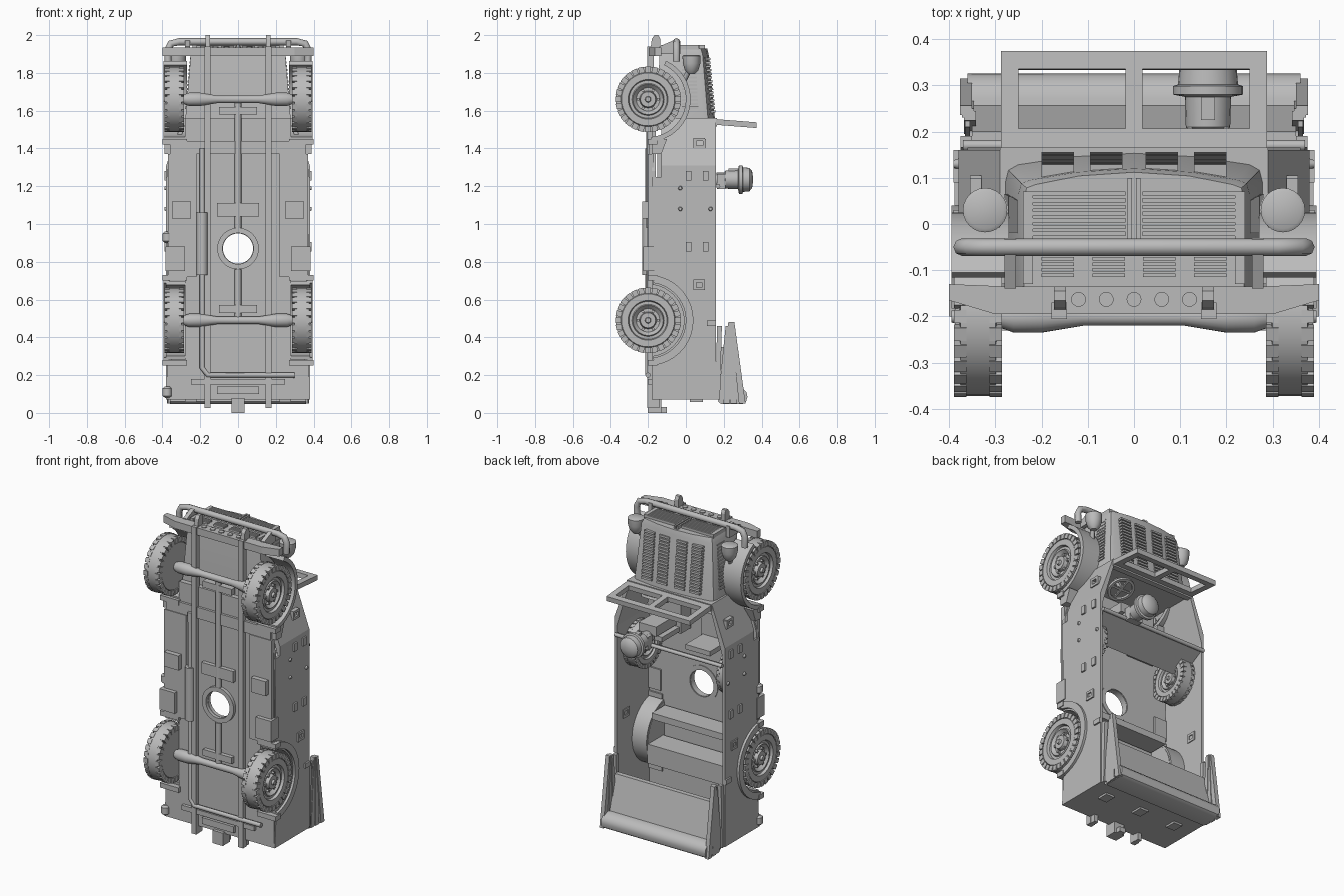
import bpy, bmesh
from math import sin, cos, pi, radians
from mathutils import Matrix, Vector

if "Cube" in bpy.data.objects:
    bpy.data.objects.remove(bpy.data.objects["Cube"])

grey = bpy.data.materials.new("plain grey")
grey.use_nodes = True
grey.diffuse_color = (0.5, 0.5, 0.5, 1)
grey.node_tree.nodes["Principled BSDF"].inputs["Base Color"].default_value = (0.5, 0.5, 0.5, 1)
SIDES = ((1, "left"), (-1, "right"))
FRONT, REAR, AXLE = 1.66, 0.49, -0.2


def finish(name, bm, smooth=False):
    bmesh.ops.recalc_face_normals(bm, faces=bm.faces)
    me = bpy.data.meshes.new(name)
    bm.to_mesh(me)
    bm.free()
    me.materials.append(grey)
    if smooth:
        me.shade_smooth()
        me.set_sharp_from_angle(angle=radians(35))
    ob = bpy.data.objects.new(name, me)
    bpy.context.collection.objects.link(ob)
    return ob


def add_box(bm, x0, x1, y0, y1, z0, z1, turn=Matrix()):
    mid = Vector((x0 + x1, y0 + y1, z0 + z1)) / 2
    size = Matrix.Diagonal((abs(x1 - x0), abs(y1 - y0), abs(z1 - z0), 1))
    bmesh.ops.create_cube(bm, size=1, matrix=turn @ Matrix.Translation(mid) @ size)


def boxes(name, *dims):
    bm = bmesh.new()
    for d in dims:
        add_box(bm, *d)
    return finish(name, bm)


def pair(name, x0, x1, *rest):
    for s, side in SIDES:
        boxes(side + "_" + name, (s * x0, s * x1, *rest))


def loft(name, rings, smooth=False):
    bm = bmesh.new()
    rows = [[bm.verts.new(p) for p in r] for r in rings]
    n = len(rows[0])
    for a, b in zip(rows, rows[1:]):
        for i in range(n):
            bm.faces.new((a[i], a[(i + 1) % n], b[(i + 1) % n], b[i]))
    bm.faces.new(rows[0])
    bm.faces.new(rows[-1])
    return finish(name, bm, smooth)


def prism(name, pts, axis, a, b, smooth=False):
    def place(p, d):
        return {"x": (d, *p), "y": (p[0], d, p[1]), "z": (*p, d)}[axis]
    return loft(name, [[place(p, d) for p in pts] for d in (a, b)], smooth)


def spin(bm, profile, axis="x", n=32, at=(0, 0, 0), caps=True):
    # profile holds (distance along axis, radius)
    rows = []
    for d, r in profile:
        row = []
        for i in range(n):
            c, s = r * cos(2 * pi * i / n), r * sin(2 * pi * i / n)
            p = {"x": (d, c, s), "y": (s, d, c), "z": (c, s, d)}[axis]
            row.append(bm.verts.new(Vector(p) + Vector(at)))
        rows.append(row)
    for a, b in zip(rows, rows[1:]):
        for i in range(n):
            bm.faces.new((a[i], a[(i + 1) % n], b[(i + 1) % n], b[i]))
    if caps:
        bm.faces.new(rows[0])
        bm.faces.new(rows[-1])


def lathe(name, profile, axis, at, n=24):
    bm = bmesh.new()
    spin(bm, profile, axis, n, at)
    return finish(name, bm, True)


def tube(name, pts, r):
    cu = bpy.data.curves.new(name, "CURVE")
    cu.dimensions, cu.bevel_depth, cu.bevel_resolution, cu.use_fill_caps = "3D", r, 2, True
    sp = cu.splines.new("POLY")
    sp.points.add(len(pts) - 1)
    for q, p in zip(sp.points, pts):
        q.co = (*p, 1)
    cu.materials.append(grey)
    ob = bpy.data.objects.new(name, cu)
    bpy.context.collection.objects.link(ob)


def arc(r, z, a0, a1, n=18):
    steps = [radians(a0 + (a1 - a0) * i / n) for i in range(n + 1)]
    return [(AXLE + r * cos(a), z + r * sin(a)) for a in steps]


# Wheels: tyre, rim, hub, shoulder blocks and nuts in one shared mesh
bm = bmesh.new()
spin(bm, [(-.05, .02), (-.05, .14), (-.04, .146), (-.038, .172), (.038, .172), (.04, .146),
          (.05, .14), (.05, .105), (.034, .1), (.034, .085), (.042, .08), (.022, .062),
          (.022, .045), (.045, .04), (.045, .016), (.058, .013), (.058, .004)], n=40)
for i in range(28):
    turn = Matrix.Rotation(2 * pi * i / 28, 4, "X")
    for s, side in SIDES:
        add_box(bm, s * .025, s * .052, .143, .174, -.0145, .0145, turn)
for i in range(6):
    add_box(bm, .02, .036, .047, .06, -.007, .007, Matrix.Rotation(pi * i / 3, 4, "X"))
wheel = finish("left_front_wheel", bm, True)
wheel.location = (.337, AXLE, FRONT)
for name, x, y, z, k, flip in (("right_front_wheel", -.337, AXLE, FRONT, 1, True),
                               ("left_rear_wheel", .337, AXLE, REAR, 1, False),
                               ("right_rear_wheel", -.337, AXLE, REAR, 1, True),
                               ("left_inner_wheel", .32, -.035, 1.08, .8, True),
                               ("right_inner_wheel", -.32, -.035, 1.08, .8, False)):
    ob = bpy.data.objects.new(name, wheel.data)
    ob.location, ob.scale = (x, y, z), (k, k, k)
    ob.rotation_euler.z = pi if flip else 0
    bpy.context.collection.objects.link(ob)

# Floor with a round through hole and collar
half = [(.375, .07), (.375, .27), (.28, .27), (.28, .71), (.375, .71), (.375, 1.28),
        (.35, 1.37), (.28, 1.43), (.28, 1.56)]
floor = prism("floor", half + [(-x, z) for x, z in reversed(half)], "y", -.18, -.16)
cutter = lathe("hole_cutter", [(-.3, .08), (.1, .08)], "y", (0, 0, .87), 32)
cutter.hide_render = cutter.hide_viewport = True
cut = floor.modifiers.new("hole", "BOOLEAN")
cut.object, cut.solver = cutter, "EXACT"
bm = bmesh.new()
spin(bm, [(-.2, .082), (-.2, .11), (-.155, .11), (-.155, .082), (-.2, .082)], "y", 32, (0, 0, .87), False)
finish("hole_collar", bm, True)

# Tub sides with wheel openings, tapered cowl, fenders
for s, side in SIDES:
    opening = arc(.2, REAR, -80, 80)
    prism(side + "_side", [(-.18, .07), (.16, .07), (.16, 1.25), (-.18, 1.25)] + opening[::-1],
          "x", s * .365, s * .38)
    prism(side + "_cowl_side", [(s * .365, 1.25), (s * .38, 1.25), (s * .38, 1.31), (s * .29, 1.56),
          (s * .27, 1.56)], "y", -.13, .16)
    prism(side + "_rear_arch", arc(.24, REAR, -82, 82) + arc(.2, REAR, -82, 82)[::-1],
          "x", s * .365, s * .395, True)
    prism(side + "_rear_wheel_well", arc(.21, REAR, -82, 82) + arc(.19, REAR, -82, 82)[::-1],
          "x", s * .265, s * .38, True)
    prism(side + "_well_inner_wall", arc(.2, REAR, -82, 82), "x", s * .262, s * .275)
    prism(side + "_front_fender", arc(.225, FRONT, -85, 65) + arc(.2, FRONT, -85, 65)[::-1],
          "x", s * .27, s * .395, True)
    prism(side + "_fender_step", [(-.18, 1.37), (-.13, 1.37), (-.1, 1.45), (-.18, 1.45)],
          "x", s * .26, s * .39)
    # Folded roof bows
    prism(side + "_roof_post", [(.155, .07), (.18, .07), (.19, .46), (.165, .46)], "x", s * .35, s * .375)
    prism(side + "_roof_plate", [(.17, .07), (.3, .07), (.25, .46), (.21, .46)], "x", s * .355, s * .365)
    for i, y in enumerate((.195, .235, .28)):
        prism(f"{side}_roof_bow_{i}", [(y, .05), (y + .035, .05), (.244 + i * .006, .48),
              (.224 + i * .006, .48)], "x", s * (.342 + i * .004), s * (.368 + i * .004))
    # Side fittings
    dims = [(s * .378, s * .39, y, y + .03, z - .025, z + .025)
            for z in (1.255, .88) for y in (.0, .09)]
    dims += [(s * .36, s * .388, .04, .1, .65, .665), (s * .36, s * .388, .04, .1, .69, .705),
             (s * .36, s * .388, .04, .055, .65, .705), (s * .36, s * .388, .085, .1, .65, .705)]
    dims += [(s * .33, s * .355, y, y + .015, 1.4, 1.45) for y in (.04, .09)]
    dims += [(s * .33, s * .355, .04, .1, z, z + .015) for z in (1.4, 1.44)]
    dims += [(s * .37, s * .39, .11, .16, .46, .49)]
    boxes(side + "_hinges_and_brackets", *dims)
    for i, (y, z) in enumerate(((-.03, 1.19), (-.03, 1.08), (.13, 1.08))):
        lathe(f"{side}_bolt_{i}", [(0, .012), (s * .012, .008)], "x", (s * .378, y, z), 12)
    # Headlights
    lathe(side + "_headlight", [(1.795, .018), (1.815, .036), (1.85, .046), (1.89, .048), (1.895, .04)],
          "z", (s * .322, .03, 0))
    tube(side + "_light_stalk", [(s * .322, .02, 1.82), (s * .3, -.01, 1.76)], .014)

boxes("rear_wall", (-.38, .38, -.18, .16, .07, .09))
boxes("rear_latches", *[(x - .03, x + .03, .02, .09, .058, .075) for x in (-.25, 0, .25)])
boxes("bulkhead", (-.28, .28, -.17, .15, 1.53, 1.56))
boxes("dashboard", (-.29, .29, .13, .165, 1.515, 1.56))

# Hood and grille
def section(w, low, side, shoulder, top, z):
    right = [(w, low, z), (w, side, z), (w * .975, (side + shoulder) / 2 + .008, z),
             (w * .9, shoulder, z), (w * .5, top - .008, z)]
    return right + [(0, top, z)] + [(-x, y, h) for x, y, h in reversed(right)]


loft("hood", [section(.28, -.15, .09, .13, .155, 1.54), section(.25, -.14, .065, .095, .12, 1.9),
              section(.238, -.135, .055, .085, .112, 1.93)], True)
slope = Matrix.Translation((0, .155, 1.54)) @ Matrix.Rotation(radians(5.5), 4, "X")
bm = bmesh.new()
for x in (-.165, -.06, .06, .165):
    for i in range(15):
        add_box(bm, x - .035, x + .035, -.03, .006, .05 + i * .02, .062 + i * .02, slope)
finish("hood_louvres", bm)
for s, side in SIDES:
    boxes(side + "_hood_side_louvres", *[(s * .23, s * (.281 - i * .002), -.02, .065 - i * .001,
          1.61 + i * .02, 1.621 + i * .02) for i in range(14)])
    boxes(side + "_grille_slats", *[(s * .018, s * .218, -.04 + i * .0145, -.031 + i * .0145,
          1.925, 1.946) for i in range(8)])
    boxes(side + "_grille_frame", (s * .218, s * .24, -.13, .07, 1.92, 1.948),
          (s * .004, s * .014, -.04, .1, 1.92, 1.948))
boxes("lower_vents", *[(x - .035, x + .035, y, y + .008, 1.925, 1.942)
                       for x in (-.165, -.055, .055, .165) for y in (-.115, -.103, -.091, -.079)])

# Bumper, brush guard, tow hooks
prism("front_bumper", [(-.4, -.13), (-.28, -.135), (.28, -.135), (.4, -.13), (.4, -.165),
                       (.3, -.195), (-.3, -.195), (-.4, -.165)], "z", 1.89, 1.935)
for i in range(5):
    lathe(f"bumper_disc_{i}", [(1.93, .016), (1.94, .016)], "z", (-.12 + i * .06, -.163, 0), 16)
bend = [(.37, -.05, 1.86), (.372, -.05, 1.92), (.355, -.05, 1.955), (.31, -.05, 1.965)]
tube("brush_guard", bend + [(-x, y, z) for x, y, z in reversed(bend)], .019)
for s, side in SIDES:
    prism(side + "_guard_upright", [(-.14, 1.9), (-.14, 1.94), (-.06, 1.975), (-.03, 1.97), (-.03, 1.9)],
          "x", s * .255, s * .28)
    prism(side + "_tow_hook", [(-.19, 1.9), (-.18, 1.98), (-.165, 2), (-.145, 2), (-.135, 1.98),
          (-.135, 1.9)], "x", s * .147, s * .173)

# Windscreen frame, leaning forward
lean = Matrix.Translation((0, .16, 1.54)) @ Matrix.Rotation(radians(-4.5), 4, "X")
bm = bmesh.new()
for x0, x1, y0, y1 in ((-.288, .288, 0, .045), (-.288, .288, .175, .214), (-.288, -.25, .045, .175),
                       (.25, .288, .045, .175), (-.018, .018, .045, .175)):
    add_box(bm, x0, x1, y0, y1, -.015, .015, lean)
finish("windscreen_frame", bm)

# Cabin: seats, cross bar, steering wheel, driver
tube("cross_bar", [(-.37, .17, 1.2), (.37, .17, 1.2)], .012)
prism("seat_back", [(.165, 1.2), (.165, 1.215), (-.01, 1.115), (-.01, 1.1)], "x", -.36, .36)
pair("front_seat", .07, .26, -.15, -.05, 1.2, 1.38)
pair("front_seat_rest", .08, .25, -.05, .12, 1.21, 1.24)
boxes("rear_bench", (-.265, .265, -.15, .0, .36, .48))
boxes("rear_bench_rail", (-.25, .25, -.15, -.02, .63, .67))
bm = bmesh.new()
spin(bm, [(0, .064), (0, .08), (.015, .08), (.015, .064), (0, .064)], "z", 24, caps=False)
add_box(bm, -.07, .07, -.007, .007, .003, .012)
add_box(bm, -.007, .007, -.07, .07, .003, .012)
add_box(bm, -.01, .01, -.01, .01, .005, .1)
steering = finish("steering_wheel", bm, True)
steering.location, steering.rotation_euler.x = (.16, .08, 1.44), radians(25)
boxes("driver_torso", (.1, .22, -.05, .15, 1.25, 1.31))
lathe("driver_head", [(.13, .035), (.2, .038), (.21, .048), (.275, .05), (.28, .076), (.298, .076),
                      (.302, .065), (.335, .062), (.35, .045), (.355, .01)], "y", (.16, 0, 1.235))
boxes("driver_collar", (.115, .205, .165, .21, 1.185, 1.265))
boxes("driver_face", (.145, .175, .225, .275, 1.27, 1.295))

# Folded canvas at the back
prism("canvas_sheet", [(.17, .35), (.2, .35), (.27, .09), (.2, .09)], "x", -.35, .35)
prism("canvas_roll", [(.17, .06), (.185, .048), (.3, .048), (.318, .06), (.325, .085), (.32, .11),
                      (.3, .13), (.27, .14), (.18, .14)], "x", -.36, .36, True)

# Chassis rails, axles, shafts, exhaust
pair("chassis_rail", .145, .178, -.205, -.17, .025, 1.94)
for name, z in (("front", FRONT), ("rear", REAR)):
    lathe(name + "_axle", [(-.29, .024), (-.26, .035), (-.2, .035), (-.11, .02), (.11, .02), (.2, .035),
                           (.26, .035), (.29, .024)], "x", (0, AXLE, z))
tube("front_shaft", [(0, -.19, .98), (0, -.19, FRONT)], .018)
tube("rear_shaft", [(0, -.19, REAR), (0, -.19, .76)], .018)
boxes("cross_members", (-.36, .36, -.195, -.17, 1.37, 1.44), (-.11, .11, -.205, -.17, 1.04, 1.11),
      (-.1, .1, -.205, -.17, .53, .57), (-.1, .1, -.205, -.17, 1.58, 1.62), (-.25, .25, -.2, -.17, .15, .18))
tube("exhaust_pipe", [(-.19, -.2, 1.4), (-.19, -.2, .24), (-.16, -.2, .2), (.3, -.2, .2)], .014)
tube("muffler", [(-.19, -.2, .73), (-.19, -.2, 1.06)], .03)
pair("side_box", .25, .35, -.23, -.17, 1.03, 1.12)
pair("lower_box", .28, .385, -.225, -.15, .75, .88)
pair("sill", .22, .37, -.2, -.17, .72, 1.37)
for i, z in enumerate((.265, .715, 1.435)):
    pair(f"mud_strip_{i}", .27, .4, -.2, -.15, z - .015, z + .015)
boxes("tow_hitch", (-.035, .035, -.2, -.13, .0, .08), (-.02, .02, -.2, -.1, .0, .03),
      (-.11, .11, -.2, -.15, .1, .14))
pair("rear_bumperette", .147, .173, -.2, -.14, .025, .1)
for i, z in enumerate((.11, .93)):
    lathe(f"right_lamp_{i}", [(-.03, .012), (-.02, .024), (.02, .024), (.03, .012)], "z", (-.375, -.18, z), 16)
